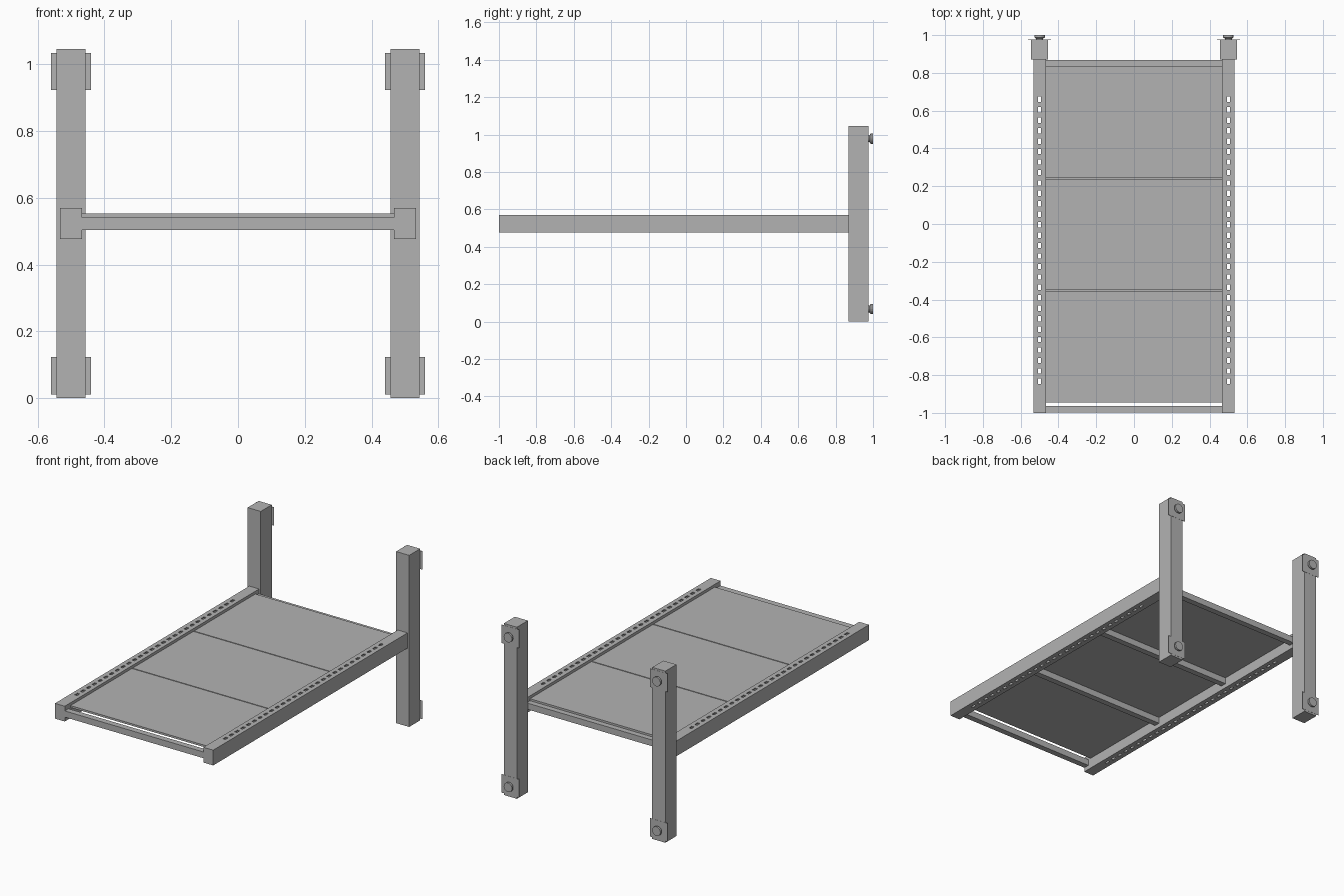
import bpy, bmesh, math
from mathutils import Matrix, Vector

if "Cube" in bpy.data.objects:
    bpy.data.objects.remove(bpy.data.objects["Cube"])

grey = bpy.data.materials.new("plain_grey")
grey.diffuse_color = (0.45, 0.45, 0.45, 1)
grey.use_nodes = True
grey.node_tree.nodes["Principled BSDF"].inputs["Base Color"].default_value = grey.diffuse_color


def finish(bm, name):
    mesh = bpy.data.meshes.new(name)
    bmesh.ops.recalc_face_normals(bm, faces=bm.faces)
    bm.to_mesh(mesh)
    bm.free()
    mesh.materials.append(grey)
    ob = bpy.data.objects.new(name, mesh)
    bpy.context.collection.objects.link(ob)
    return ob


def add_box(bm, lo, hi):
    lo, hi = Vector(lo), Vector(hi)
    mat = Matrix.Translation((lo + hi) / 2) @ Matrix.Diagonal((*(hi - lo), 1))
    bmesh.ops.create_cube(bm, size=1, matrix=mat)


def box(name, lo, hi):
    bm = bmesh.new()
    add_box(bm, lo, hi)
    return finish(bm, name)


def bolt(name, x, z):
    # flared round head: rings of (radius, y) along the y axis
    bm = bmesh.new()
    n = 16
    rings = []
    for r, y in ((0.018, 0.974), (0.018, 0.981), (0.028, 0.988), (0.028, 1.0)):
        rings.append([bm.verts.new((x + r * math.cos(2 * math.pi * i / n), y,
                                    z + r * math.sin(2 * math.pi * i / n)))
                      for i in range(n)])
    for a, b in zip(rings, rings[1:]):
        for i in range(n):
            j = (i + 1) % n
            bm.faces.new((a[i], a[j], b[j], b[i]))
    bm.faces.new(rings[0])
    bm.faces.new(rings[-1])
    return finish(bm, name)


def cut(target, cutter):
    cutter.hide_render = True
    cutter.hide_viewport = True
    mod = target.modifiers.new("cut", 'BOOLEAN')
    mod.operation = 'DIFFERENCE'
    mod.solver = 'EXACT'
    mod.object = cutter


BACK = 0.87       # front face of the posts
WALL = 0.006      # rail sheet thickness

for side, s in (("left", -1), ("right", 1)):
    cx = 0.5 * s
    # upright post with bracket plates and bolts behind
    box(side + "_post", (cx - 0.044, BACK, 0), (cx + 0.044, 0.976, 1.045))
    for level, z in (("lower", 0.067), ("upper", 0.978)):
        box(f"{side}_{level}_bracket", (cx - 0.06, 0.975, z - 0.056),
            (cx + 0.06, 0.977, z + 0.056))
        bolt(f"{side}_{level}_bolt", cx, z)

    # hollow side rail with a row of slots through top and bottom
    lo, hi = Vector((cx - 0.033, -1, 0.477)), Vector((cx + 0.033, BACK, 0.57))
    rail = box(side + "_rail", lo, hi)
    w = Vector((WALL, WALL, WALL))
    cut(rail, box(side + "_rail_hollow_cutter", lo + w, hi - w))
    bm = bmesh.new()
    for i in range(28):
        y = 0.66 - i * 0.0553
        add_box(bm, (cx - 0.008, y - 0.014, 0.4), (cx + 0.008, y + 0.014, 0.65))
    cut(rail, finish(bm, side + "_rail_slot_cutter"))

# cross bars under the deck
for name, y in (("front", -0.981), ("first_middle", -0.351),
                ("second_middle", 0.241), ("rear", 0.851)):
    box(name + "_cross_bar", (-0.467, y - 0.018, 0.503), (0.467, y + 0.018, 0.541))

# three deck panels with thin gaps between them
edges = (-0.945, -0.351, 0.241, 0.835)
for i in range(3):
    box(f"deck_panel_{i + 1}", (-0.467, edges[i] + (0.003 if i else 0), 0.541),
        (0.467, edges[i + 1] - (0.003 if i < 2 else 0), 0.553))
